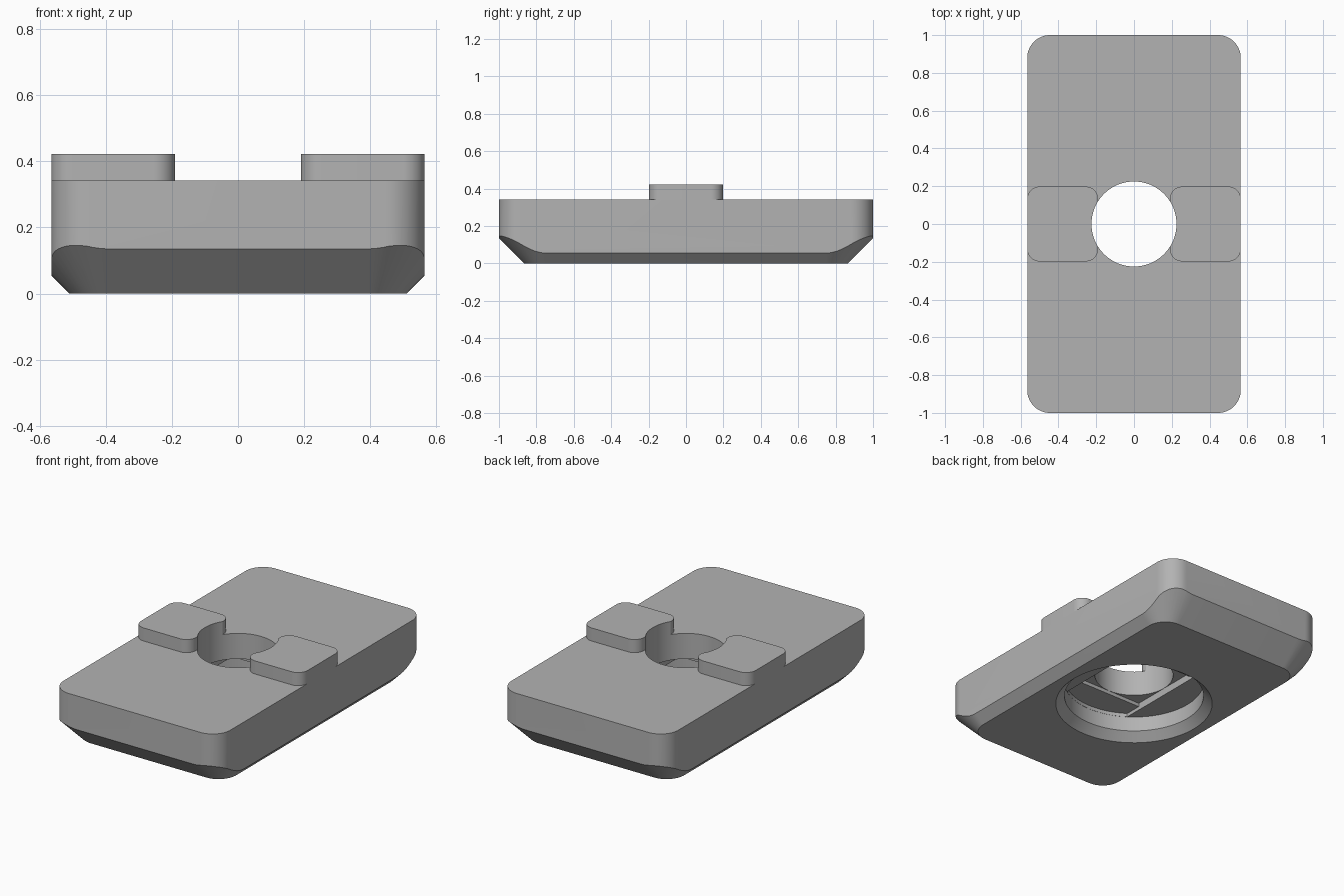
import bpy, bmesh, math

cube = bpy.data.objects.get("Cube")
if cube:
    bpy.data.objects.remove(cube, do_unlink=True)

HALF_X, HALF_Y, TOP = 0.565, 1.0, 0.342
HOLE_R, BORE_R = 0.225, 0.40

grey = bpy.data.materials.new("plain_grey")
grey.use_nodes = True
colour = (0.45, 0.45, 0.45, 1)
grey.diffuse_color = colour
grey.node_tree.nodes["Principled BSDF"].inputs["Base Color"].default_value = colour


def arc(cx, cy, r, start, end, steps):
    angles = [math.radians(start + (end - start) * i / steps) for i in range(steps + 1)]
    return [(cx + r * math.cos(a), cy + r * math.sin(a)) for a in angles]


def circle(r, steps=96):
    return arc(0, 0, r, 0, 360, steps)[:-1]


def rounded_rect(hx, hy, r, cx=0):
    points = []
    for i, (sx, sy) in enumerate([(1, 1), (-1, 1), (-1, -1), (1, -1)]):
        points += arc(cx + sx * (hx - r), sy * (hy - r), r, i * 90, i * 90 + 90, 16)
    return points


def loft(name, *sections):
    """Closed solid through (outline, z) sections with equal point counts."""
    bm = bmesh.new()
    rings = [[bm.verts.new((x, y, z)) for x, y in outline] for outline, z in sections]
    for low, high in zip(rings, rings[1:]):
        for i in range(len(low)):
            j = (i + 1) % len(low)
            bm.faces.new((low[i], low[j], high[j], high[i]))
    bm.faces.new(rings[0][::-1])
    bm.faces.new(rings[-1])
    mesh = bpy.data.meshes.new(name)
    bm.to_mesh(mesh)
    bm.free()
    mesh.materials.append(grey)
    obj = bpy.data.objects.new(name, mesh)
    bpy.context.collection.objects.link(obj)
    return obj


def boolean(obj, tool, operation="DIFFERENCE"):
    tool.hide_render = True
    mod = obj.modifiers.new("cut", "BOOLEAN")
    mod.operation, mod.object, mod.solver = operation, tool, "EXACT"
    bpy.context.view_layer.objects.active = obj
    bpy.ops.object.modifier_apply(modifier=mod.name)


# Plate: straight rounded walls trimmed by a flaring underside
plate = loft("plate",
             (rounded_rect(HALF_X, HALF_Y, 0.12), 0),
             (rounded_rect(HALF_X, HALF_Y, 0.12), TOP))
flare = loft("underside_flare",
             (rounded_rect(0.51, 0.865, 0.12), 0),
             (rounded_rect(1.01, 1.365, 0.62), 0.5))
boolean(plate, flare, "INTERSECT")

# Raised pads on both sides of the hole
pads = []
for side, sign in (("left", 1), ("right", -1)):
    inner = 0.19
    middle, half = sign * (HALF_X + inner) / 2, (HALF_X - inner) / 2
    outline = rounded_rect(half, 0.198, 0.065, middle)
    pads.append(loft(side + "_pad", (outline, TOP), (outline, 0.422)))

# Through hole
hole = loft("hole_cutter", (circle(HOLE_R), -0.1), (circle(HOLE_R), 0.6))
for part in [plate] + pads:
    boolean(part, hole)

# Chamfered recess below, stepping through a slot and a square up to the hole
recess = loft("recess_cutter", (circle(BORE_R + 0.1), -0.05),
              (circle(BORE_R), 0.05), (circle(BORE_R), 0.142))
edge = HOLE_R + 0.001
turn = math.degrees(math.acos(edge / BORE_R))
slot_outline = (arc(0, 0, BORE_R - 0.001, turn, 180 - turn, 24)
                + arc(0, 0, BORE_R - 0.001, 180 + turn, 360 - turn, 24))
slot = loft("slot_cutter", (slot_outline, 0.1), (slot_outline, 0.164))
square_outline = [(edge, edge), (-edge, edge), (-edge, -edge), (edge, -edge)]
square = loft("square_cutter", (square_outline, 0.12), (square_outline, 0.186))
for tool in (recess, slot, square):
    boolean(plate, tool)

for tool in (flare, hole, recess, slot, square):
    bpy.data.objects.remove(tool, do_unlink=True)

# Smooth the curved walls, keep the edges crisp
bpy.ops.object.select_all(action="DESELECT")
for part in [plate] + pads:
    part.select_set(True)
bpy.context.view_layer.objects.active = plate
bpy.ops.object.shade_smooth_by_angle(angle=math.radians(25))
